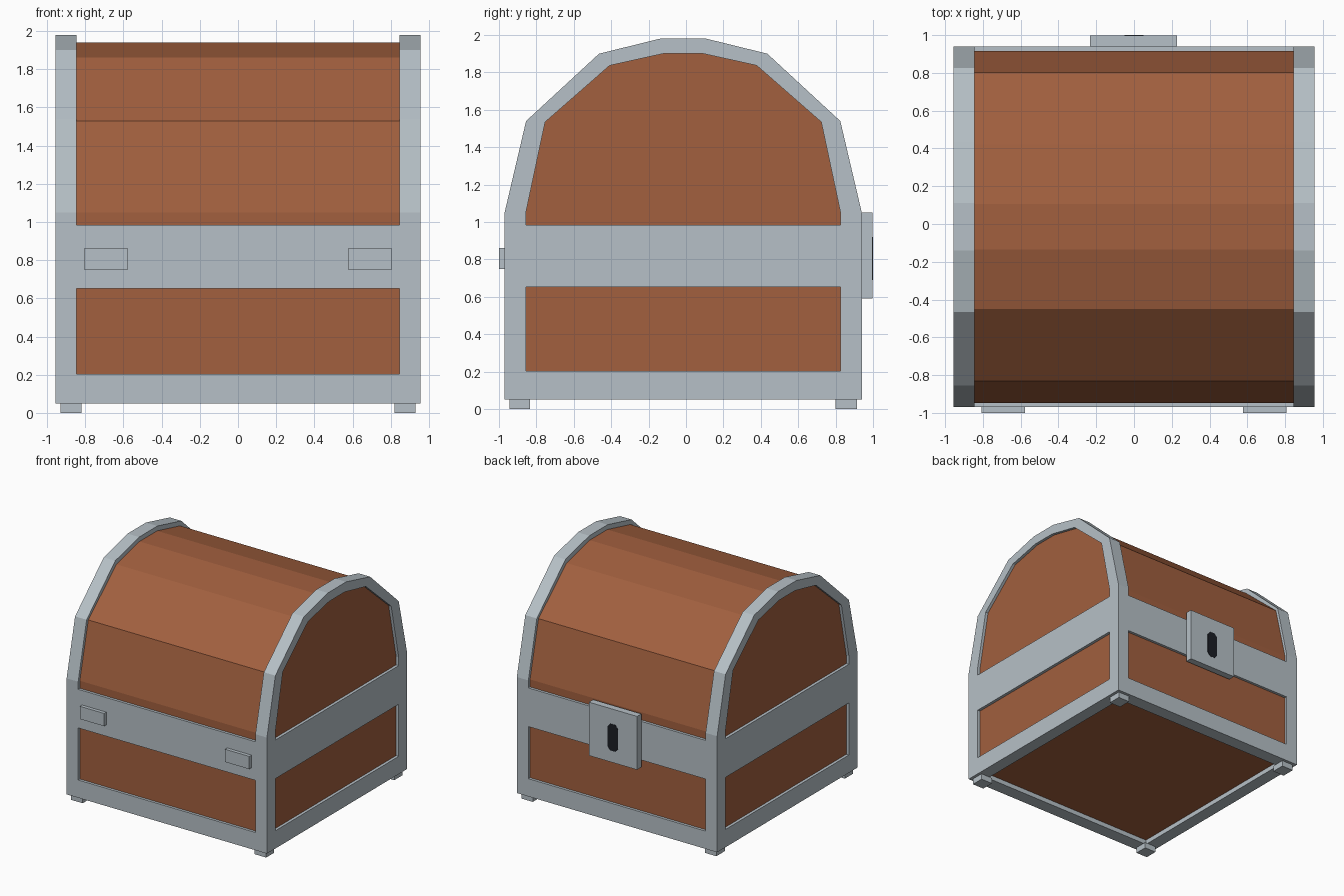
import bpy, bmesh, math

if "Cube" in bpy.data.objects:
    bpy.data.objects.remove(bpy.data.objects["Cube"])

CY = -0.015          # middle of the chest body in y


def material(name, color):
    m = bpy.data.materials.new(name)
    m.diffuse_color = (*color, 1.0)
    m.use_nodes = True
    m.node_tree.nodes["Principled BSDF"].inputs["Base Color"].default_value = m.diffuse_color
    return m


METAL = material("grey_metal", (0.47, 0.53, 0.57))
WOOD = material("brown_wood", (0.36, 0.116, 0.049))
DARK = material("dark_hole", (0.011, 0.013, 0.018))


def finish(name, bm, mat):
    bmesh.ops.recalc_face_normals(bm, faces=bm.faces)
    me = bpy.data.meshes.new(name)
    bm.to_mesh(me)
    bm.free()
    me.materials.append(mat)
    ob = bpy.data.objects.new(name, me)
    bpy.context.collection.objects.link(ob)
    return ob


def box(name, x, y, z, mat):
    bm = bmesh.new()
    bmesh.ops.create_cube(bm, size=1)
    for v in bm.verts:
        for i, (a, b) in enumerate((x, y, z)):
            v.co[i] = a if v.co[i] < 0 else b
    return finish(name, bm, mat)


def extrude(bm, faces, vec):
    """Thicken flat faces into a solid along a vector."""
    geom = bmesh.ops.extrude_face_region(bm, geom=faces, use_keep_orig=True)["geom"]
    moved = [g for g in geom if isinstance(g, bmesh.types.BMVert)]
    bmesh.ops.translate(bm, verts=moved, vec=vec)


def arch(half):
    """Full (y, z) outline from front foot over the top to back foot."""
    return [(CY - h, z) for h, z in half] + [(CY + h, z) for h, z in reversed(half)]


OUTER = arch([(0.955, 0.05), (0.955, 1.05), (0.84, 1.54), (0.45, 1.90), (0.125, 1.98)])
OPENING = arch([(0.84, 0.05), (0.84, 1.055), (0.738, 1.535), (0.393, 1.837), (0.108, 1.90)])
CORE = arch([(0.932, 0.09), (0.932, 1.05), (0.817, 1.53), (0.435, 1.863), (0.12, 1.94)])

# Wooden body and rounded lid
bm = bmesh.new()
face = bm.faces.new([bm.verts.new((-0.93, y, z)) for y, z in CORE])
extrude(bm, [face], (1.86, 0, 0))
finish("wooden_body", bm, WOOD)

# Arched metal frames at both ends
for side, x0 in (("left", -0.955), ("right", 0.845)):
    bm = bmesh.new()
    out = [bm.verts.new((x0, y, z)) for y, z in OUTER]
    inn = [bm.verts.new((x0, y, z)) for y, z in OPENING]
    faces = [bm.faces.new((out[i], out[i + 1], inn[i + 1], inn[i]))
             for i in range(len(out) - 1)]
    extrude(bm, faces, (0.11, 0, 0))
    finish(side + "_arch_frame", bm, METAL)

# Metal belt and base rails running round the chest
for part, z in (("belt", (0.652, 0.985)), ("base_rail", (0.05, 0.203))):
    box("front_" + part, (-0.845, 0.845), (-0.97, -0.855), z, METAL)
    box("back_" + part, (-0.845, 0.845), (0.825, 0.94), z, METAL)
    for side, x in (("left", (-0.955, -0.845)), ("right", (0.845, 0.955))):
        box(side + "_" + part, x, (-0.855, 0.825), z, METAL)

# Feet and hinge plates
for side, s in (("left", -1), ("right", 1)):
    x = sorted((s * 0.82, s * 0.93))
    box(side + "_front_foot", x, (-0.945, -0.835), (0, 0.05), METAL)
    box(side + "_back_foot", x, (0.80, 0.915), (0, 0.05), METAL)
    box(side + "_hinge", sorted((s * 0.577, s * 0.807)), (-1.0, -0.97), (0.75, 0.86), METAL)

# Lock plate and keyhole
box("lock_plate", (-0.232, 0.228), (0.94, 0.998), (0.59, 1.05), METAL)
bm = bmesh.new()
ring = [(0.025, 0.115), (0.05, 0.085), (0.05, -0.085), (0.025, -0.115),
        (-0.025, -0.115), (-0.05, -0.085), (-0.05, 0.085), (-0.025, 0.115)]
face = bm.faces.new([bm.verts.new((x, 0.996, 0.805 + z)) for x, z in ring])
extrude(bm, [face], (0, 0.004, 0))
finish("keyhole", bm, DARK)
